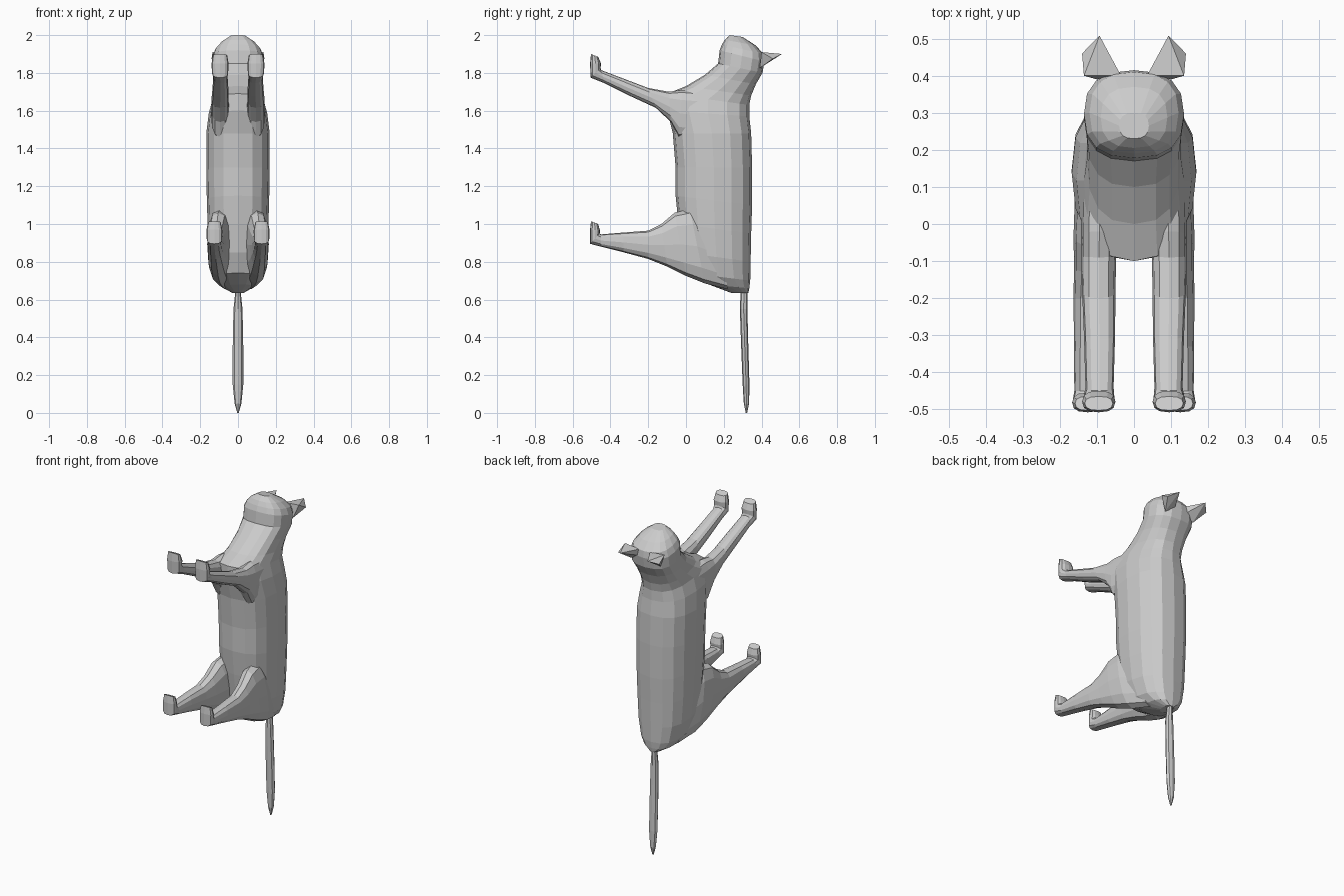
import bpy, bmesh, math
from mathutils import Vector

fur = bpy.data.materials.new("grey fur")
fur.diffuse_color = (0.6, 0.6, 0.6, 1)


def finish(name, bm):
    bmesh.ops.recalc_face_normals(bm, faces=bm.faces[:])
    me = bpy.data.meshes.new(name)
    bm.to_mesh(me)
    bm.free()
    me.materials.append(fur)
    ob = bpy.data.objects.new(name, me)
    bpy.context.collection.objects.link(ob)
    return ob


def spow(v, e):
    return math.copysign(abs(v) ** e, v)


# Each section: underside point (y, z), back point (y, z), centre x, half width
def loft(name, sections, n=14, e=0.8, side=1):
    bm = bmesh.new()
    rings = []
    for y0, z0, y1, z1, cx, hw in sections:
        a, b = Vector((0, y0, z0)), Vector((0, y1, z1))
        mid, half = (a + b) / 2, (b - a) / 2
        ring = []
        for i in range(n):
            t = 2 * math.pi * i / n
            p = mid + half * spow(math.cos(t), e)
            p.x = side * (cx + hw * spow(math.sin(t), e))
            ring.append(bm.verts.new(p))
        rings.append(ring)
    for r, q in zip(rings, rings[1:]):
        for i in range(n):
            j = (i + 1) % n
            bm.faces.new((r[i], r[j], q[j], q[i]))
    bm.faces.new(rings[0])
    bm.faces.new(rings[-1])
    return finish(name, bm)


# Rump, trunk, neck and head in one skin
loft("body_and_head", [
    (0.24, 0.635, 0.33, 0.635, 0, 0.03),
    (0.12, 0.68, 0.335, 0.66, 0, 0.09),
    (0.02, 0.74, 0.34, 0.70, 0, 0.125),
    (-0.02, 0.85, 0.342, 0.80, 0, 0.15),
    (-0.04, 1.00, 0.345, 0.95, 0, 0.16),
    (-0.055, 1.15, 0.35, 1.10, 0, 0.165),
    (-0.055, 1.30, 0.35, 1.30, 0, 0.168),
    (-0.07, 1.48, 0.345, 1.48, 0, 0.168),
    (-0.10, 1.60, 0.335, 1.57, 0, 0.155),
    (-0.10, 1.69, 0.335, 1.63, 0, 0.135),
    (0.00, 1.73, 0.345, 1.68, 0, 0.127),
    (0.10, 1.79, 0.37, 1.74, 0, 0.127),
    (0.17, 1.85, 0.405, 1.80, 0, 0.135),
    (0.178, 1.92, 0.415, 1.86, 0, 0.135),
    (0.19, 1.95, 0.41, 1.90, 0, 0.12),
    (0.205, 1.975, 0.37, 1.945, 0, 0.09),
    (0.23, 2.0, 0.30, 1.99, 0, 0.04),
], n=16)

# Tail
loft("tail", [
    (0.29, 0.66, 0.325, 0.66, 0, 0.012),
    (0.285, 0.55, 0.325, 0.55, 0, 0.024),
    (0.292, 0.35, 0.33, 0.35, 0, 0.028),
    (0.30, 0.15, 0.336, 0.15, 0, 0.028),
    (0.306, 0.05, 0.334, 0.05, 0, 0.018),
    (0.316, 0.0, 0.324, 0.0, 0, 0.004),
], n=8, e=1)

for side, label in ((1, "left"), (-1, "right")):
    # Front leg with turned-up paw
    loft("front_leg_" + label, [
        (0.10, 1.45, 0.10, 1.70, 0.09, 0.05),
        (-0.04, 1.46, -0.02, 1.71, 0.093, 0.05),
        (-0.08, 1.54, -0.09, 1.70, 0.095, 0.047),
        (-0.16, 1.615, -0.20, 1.72, 0.095, 0.045),
        (-0.29, 1.675, -0.31, 1.762, 0.093, 0.042),
        (-0.43, 1.745, -0.45, 1.815, 0.093, 0.038),
        (-0.505, 1.775, -0.452, 1.825, 0.095, 0.043),
        (-0.508, 1.85, -0.45, 1.85, 0.095, 0.045),
        (-0.503, 1.90, -0.465, 1.885, 0.095, 0.038),
    ], n=12, side=side)
    # Hind leg with broad thigh and paw
    loft("hind_leg_" + label, [
        (0.22, 0.655, 0.18, 1.00, 0.07, 0.05),
        (0.10, 0.685, 0.02, 1.08, 0.095, 0.065),
        (0.00, 0.725, -0.06, 1.06, 0.105, 0.058),
        (-0.10, 0.775, -0.13, 1.0, 0.112, 0.05),
        (-0.20, 0.815, -0.20, 0.965, 0.118, 0.045),
        (-0.33, 0.85, -0.33, 0.955, 0.122, 0.04),
        (-0.45, 0.88, -0.45, 0.945, 0.124, 0.037),
        (-0.507, 0.895, -0.457, 0.95, 0.125, 0.041),
        (-0.508, 0.97, -0.455, 0.965, 0.125, 0.042),
        (-0.503, 1.015, -0.465, 1.0, 0.125, 0.034),
    ], n=12, side=side)
    # Pointed ear
    bm = bmesh.new()
    for x, y, z in ((0.035, 0.40, 1.90), (0.135, 0.40, 1.91), (0.14, 0.46, 1.875),
                    (0.093, 0.508, 1.90), (0.10, 0.39, 1.825), (0.04, 0.40, 1.86)):
        bm.verts.new((side * x, y, z))
    bmesh.ops.convex_hull(bm, input=bm.verts[:])
    finish("ear_" + label, bm)
